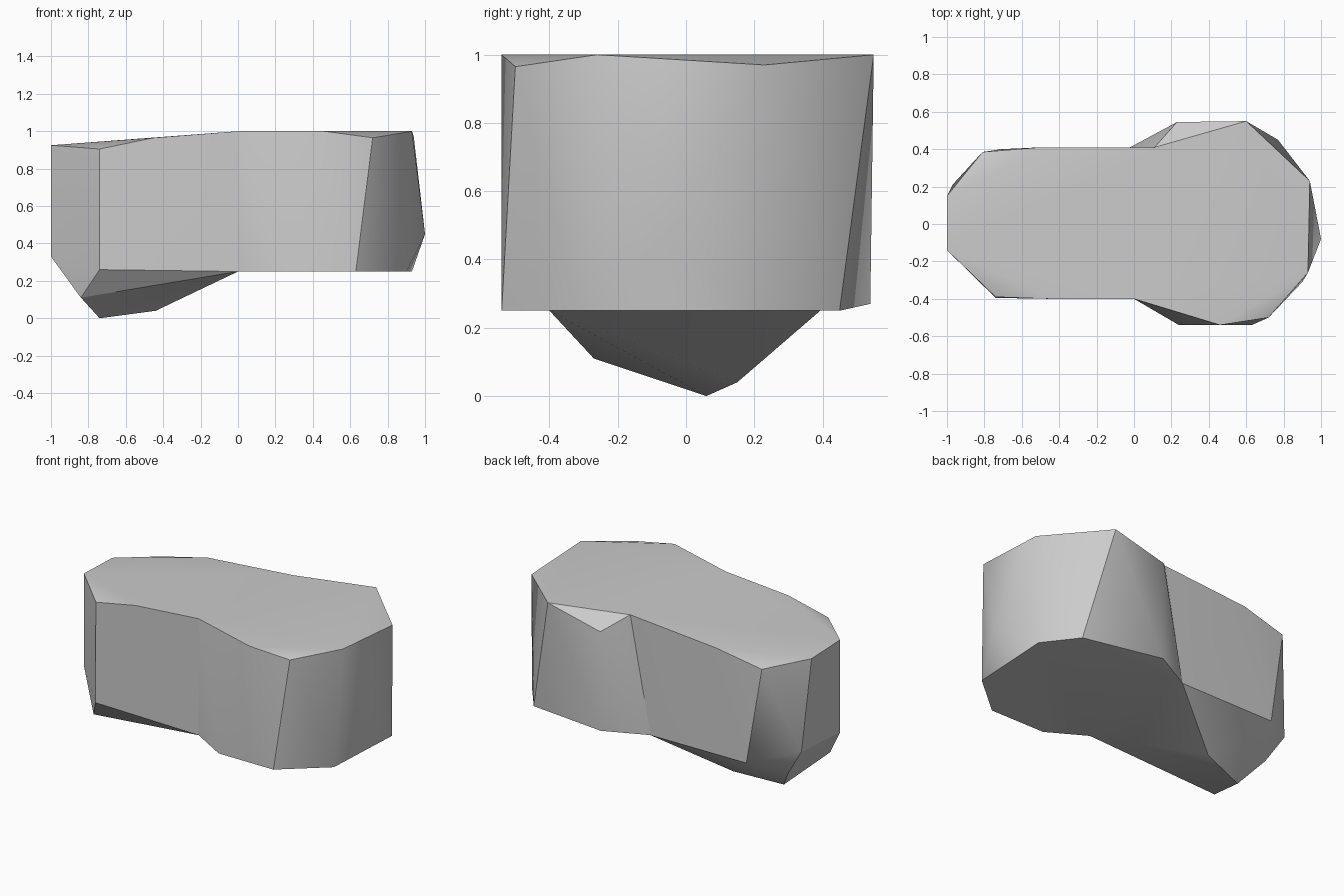
import bpy
import bmesh
import math

cube = bpy.data.objects.get("Cube")
if cube:
    bpy.data.objects.remove(cube, do_unlink=True)

# Shared waist where the narrow and wide halves of the boulder meet
waist = [(0, -.4, 1), (0, -.4, .25), (.11, .41, 1), (-.03, .405, .26)]

# Wide half: upper rim, lower rim and the bulging end point
wide_top = [(.46, -.54, 1), (.72, -.5, .965), (.93, -.26, 1),
            (.94, .23, .97), (.6, .55, 1), (.23, .545, .91)]
wide_bottom = [(.24, -.54, .25), (.63, -.54, .25), (.9, -.31, .25),
               (.93, .24, .25), (.77, .45, .25), (.23, .54, .27)]
wide_bulge = [(1, -.08, .45)]

# Narrow half: sloping upper rim, lower rim and the hanging keel
narrow_top = [(-.5, .41, .95), (-.81, .385, .885), (-1, .15, .915),
              (-1, -.14, .925), (-.74, -.39, .905), (-.45, -.4, .965)]
narrow_bottom = [(-.71, .4, .26), (-.97, .21, .33), (-1, -.14, .33),
                 (-.74, -.395, .26)]
keel = [(-.84, -.27, .11), (-.74, .06, 0), (-.44, .15, .04), (-.85, .18, .14)]


def add_hull(target, points):
    """Add the convex shell of waist + points, left open at the waist."""
    shell = bmesh.new()
    waist_verts = {shell.verts.new(p) for p in waist}
    for p in points:
        shell.verts.new(p)
    bmesh.ops.convex_hull(shell, input=list(shell.verts))
    for face in list(shell.faces):
        if all(v in waist_verts for v in face.verts):
            shell.faces.remove(face)
    loose = [v for v in shell.verts if not v.link_faces]
    bmesh.ops.delete(shell, geom=loose, context='VERTS')
    copies = {v: target.verts.new(v.co) for v in shell.verts}
    for face in shell.faces:
        target.faces.new([copies[v] for v in face.verts])
    shell.free()


# Weld the two open shells into one closed stone
bm = bmesh.new()
add_hull(bm, wide_top + wide_bottom + wide_bulge)
add_hull(bm, narrow_top + narrow_bottom + keel)
bmesh.ops.remove_doubles(bm, verts=list(bm.verts), dist=.0005)
stray = [e for e in bm.edges if not e.link_faces]
bmesh.ops.delete(bm, geom=stray, context='EDGES')
bmesh.ops.recalc_face_normals(bm, faces=list(bm.faces))

mesh = bpy.data.meshes.new("boulder")
bm.to_mesh(mesh)
bm.free()
boulder = bpy.data.objects.new("boulder", mesh)
bpy.context.collection.objects.link(boulder)

# Plain stone colour
stone = bpy.data.materials.new("stone_grey")
stone.use_nodes = True
colour = (.6, .6, .6, 1)
stone.diffuse_color = colour
stone.node_tree.nodes["Principled BSDF"].inputs["Base Color"].default_value = colour
mesh.materials.append(stone)

# Soft facets with crisp rims
bpy.ops.object.select_all(action='DESELECT')
boulder.select_set(True)
bpy.context.view_layer.objects.active = boulder
bpy.ops.object.shade_smooth_by_angle(angle=math.radians(30))
